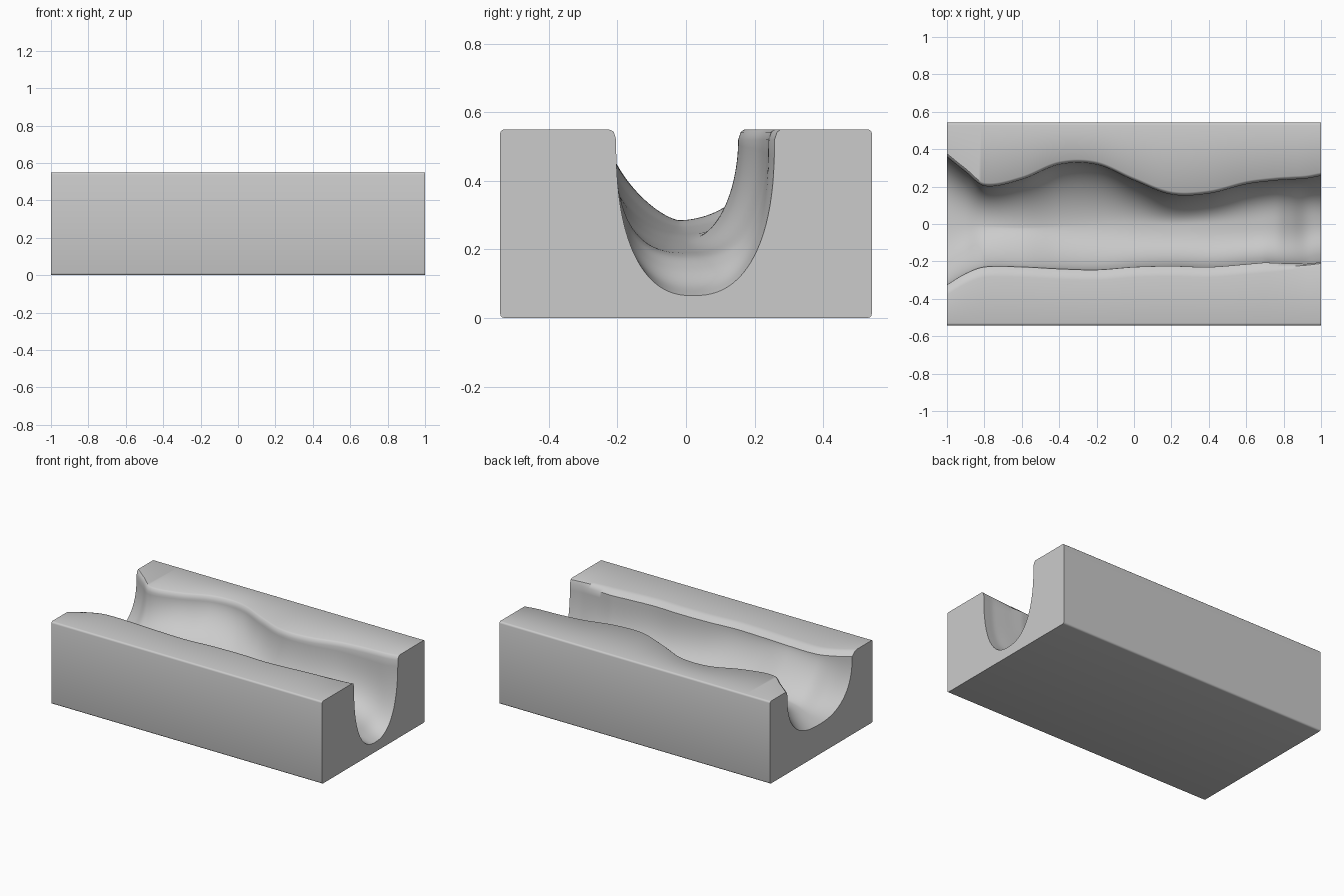
import bpy, bmesh, math

if "Cube" in bpy.data.objects:
    bpy.data.objects.remove(bpy.data.objects["Cube"])

HALF_Y, TOP, R = 0.542, 0.55, 0.012
NX, NP = 120, 56

# Stations along the channel: x, front rim y, back rim y, floor y, floor z, front roundness, back roundness
STATIONS = [
    (-1.00, -0.37, 0.37, 0.02, 0.20, 2.4, 2.6),
    (-0.90, -0.31, 0.29, 0.00, 0.23, 2.0, 2.4),
    (-0.80, -0.275, 0.215, -0.01, 0.265, 1.6, 2.2),
    (-0.60, -0.275, 0.25, -0.02, 0.285, 1.45, 1.9),
    (-0.40, -0.285, 0.33, -0.01, 0.265, 1.7, 1.8),
    (-0.20, -0.29, 0.33, 0.00, 0.25, 1.9, 1.8),
    (0.00, -0.275, 0.245, 0.00, 0.24, 2.2, 1.9),
    (0.20, -0.27, 0.17, 0.00, 0.225, 2.4, 1.9),
    (0.40, -0.275, 0.175, 0.00, 0.21, 2.5, 2.1),
    (0.60, -0.26, 0.225, 0.00, 0.195, 2.6, 2.4),
    (0.76, -0.245, 0.245, 0.01, 0.18, 2.7, 2.7),
    (0.84, -0.235, 0.25, 0.01, 0.145, 2.6, 2.7),
    (0.92, -0.225, 0.255, 0.02, 0.095, 2.5, 2.6),
    (1.00, -0.215, 0.27, 0.02, 0.065, 2.4, 2.4),
]


def station(x):
    """Smooth interpolation of the channel parameters."""
    s = STATIONS
    i = max(k for k in range(len(s) - 1) if s[k][0] <= x + 1e-9)
    a, b = s[i], s[i + 1]
    p, q = s[max(i - 1, 0)], s[min(i + 2, len(s) - 1)]
    h = b[0] - a[0]
    t = (x - a[0]) / h
    out = []
    for k in range(1, 7):
        m0 = (b[k] - p[k]) / (b[0] - p[0]) * h
        m1 = (q[k] - a[k]) / (q[0] - a[0]) * h
        out.append((2*t**3 - 3*t*t + 1) * a[k] + (t**3 - 2*t*t + t) * m0
                   + (3*t*t - 2*t**3) * b[k] + (t**3 - t*t) * m1)
    return out


def section(x):
    """Closed outline of the block at x, with rounded corners and the worn channel."""
    front, back, mid, floor, nf, nb = station(x)
    pts = []

    def corner(cy, cz, a0):
        for k in range(4):
            a = math.radians(a0 - 30 * k)
            pts.append((cy + R * math.cos(a), cz + R * math.sin(a)))

    corner(-HALF_Y + R, R, 270)
    corner(-HALF_Y + R, TOP - R, 180)
    lip_f = 0.045 * min(1, max(0.25, (1 - x) / 0.3))
    lip_b, drop = 0.012, 0.03
    pts.append((front - 0.01, TOP))
    pts.append((front + lip_f * 0.35, TOP - drop * 0.2))
    for k in range(NP + 1):
        a = math.pi * k / NP
        c, sn = math.cos(a), max(0.0, math.sin(a))
        n = nf if c > 0 else nb
        width = (mid - front - lip_f) if c > 0 else (back - lip_b - mid)
        y = mid - math.copysign(abs(c) ** (2 / n), c) * width
        pts.append((y, TOP - drop - (TOP - drop - floor) * sn ** (2 / n)))
    pts.append((back - lip_b * 0.35, TOP - drop * 0.25))
    pts.append((back + 0.006, TOP))
    corner(HALF_Y - R, TOP - R, 90)
    corner(HALF_Y - R, R, 0)
    return pts


# Loft the block with its channel
bm = bmesh.new()
rings = []
for i in range(NX + 1):
    x = -1 + 2 * i / NX
    rings.append([bm.verts.new((x, y, z)) for y, z in section(x)])
for a, b in zip(rings, rings[1:]):
    for k in range(len(a)):
        j = (k + 1) % len(a)
        bm.faces.new((a[k], a[j], b[j], b[k]))
# End faces
bm.faces.new(rings[0])
bm.faces.new(rings[-1])
bmesh.ops.recalc_face_normals(bm, faces=bm.faces)
mesh = bpy.data.meshes.new("channel_block")
bm.to_mesh(mesh)
bm.free()
block = bpy.data.objects.new("channel_block", mesh)
bpy.context.collection.objects.link(block)
bpy.context.view_layer.objects.active = block
block.select_set(True)
bpy.ops.object.shade_smooth_by_angle(angle=math.radians(40))
